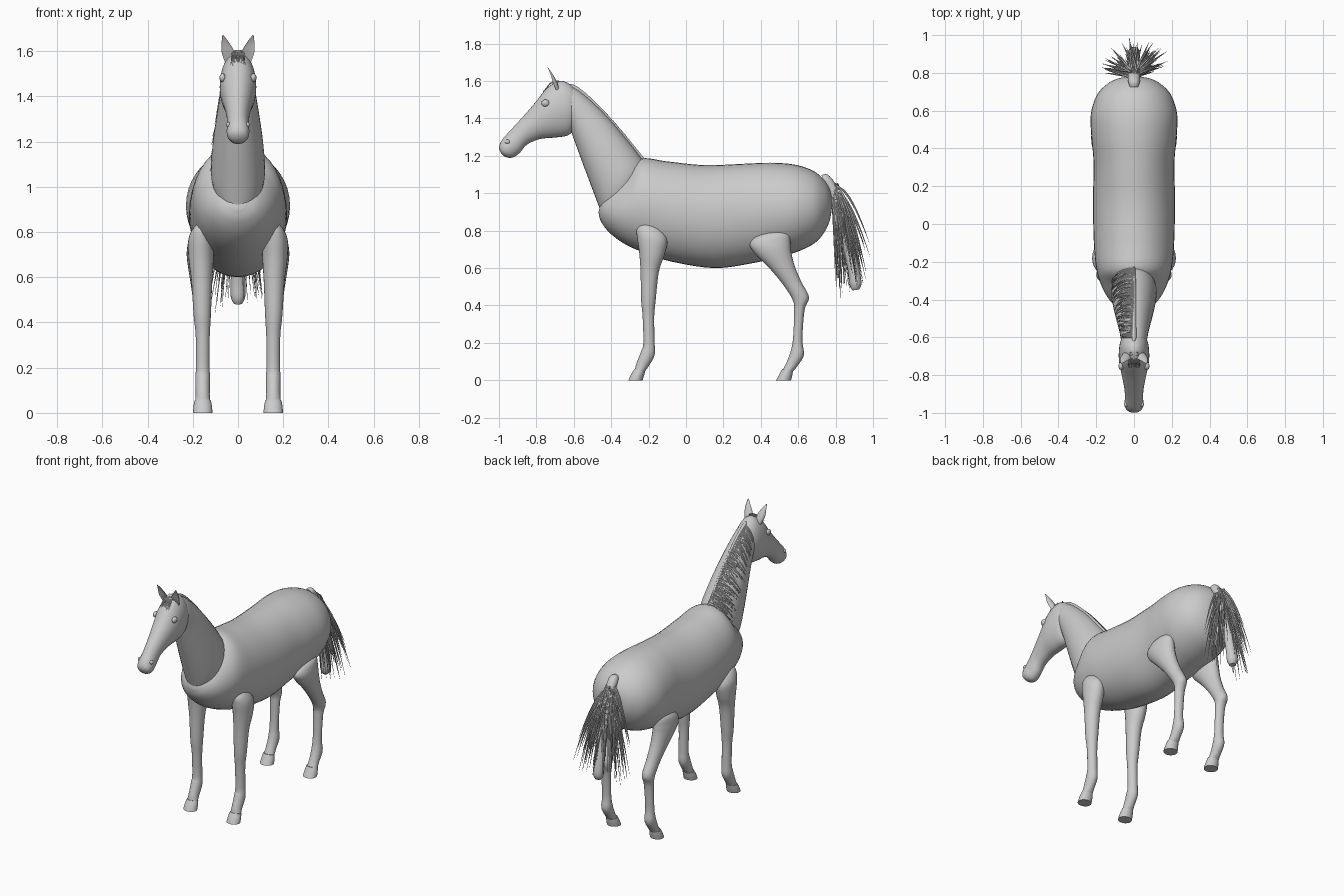
import bpy, bmesh, math, random
from mathutils import Vector

random.seed(4)
if "Cube" in bpy.data.objects:
    bpy.data.objects.remove(bpy.data.objects["Cube"], do_unlink=True)

grey = bpy.data.materials.new("plain_grey")
grey.use_nodes = True
COLOUR = (0.6, 0.6, 0.6, 1)
grey.diffuse_color = COLOUR
grey.node_tree.nodes["Principled BSDF"].inputs["Base Color"].default_value = COLOUR


def resample(secs, steps):
    """Smooth spline through the sections (y, z, y, z, half width, x)."""
    secs = [Vector(s) for s in secs]
    out = []
    for i in range(len(secs) - 1):
        p0, p1 = secs[max(i - 1, 0)], secs[i]
        p2, p3 = secs[i + 1], secs[min(i + 2, len(secs) - 1)]
        for k in range(steps):
            t = k / steps
            out.append(0.5 * (2 * p1 + (p2 - p0) * t + (2 * p0 - 5 * p1 + 4 * p2 - p3) * t * t
                              + (3 * p1 - p0 - 3 * p2 + p3) * t ** 3))
    return out + [secs[-1]]


def ring_point(s, t, cup=1, grow=1):
    """Point at angle t on the ellipse of a section; t = 0 is its first edge point."""
    c = math.cos(t) * grow
    c = c * cup if c > 0 else c
    return Vector((s[5] + math.sin(t) * s[4] * grow,
                   (s[0] + s[2]) / 2 + c * (s[0] - s[2]) / 2,
                   (s[1] + s[3]) / 2 + c * (s[1] - s[3]) / 2))


def finish(obj, angle=50):
    obj.data.materials.clear()
    obj.data.materials.append(grey)
    bpy.ops.object.select_all(action='DESELECT')
    obj.select_set(True)
    bpy.context.view_layer.objects.active = obj
    bpy.ops.object.shade_smooth_by_angle(angle=math.radians(angle))
    return obj


def loft(name, secs, x=0, sides=28, steps=5, cup=1):
    secs = [tuple(s) + (x,) if len(s) == 5 else s for s in secs]
    bm = bmesh.new()
    rings = [[bm.verts.new(ring_point(s, math.tau * i / sides, cup)) for i in range(sides)]
             for s in resample(secs, steps)]
    for a, b in zip(rings, rings[1:]):
        for i in range(sides):
            j = (i + 1) % sides
            bm.faces.new((a[i], a[j], b[j], b[i]))
    bm.faces.new(rings[0])
    bm.faces.new(rings[-1])
    bmesh.ops.recalc_face_normals(bm, faces=bm.faces)
    mesh = bpy.data.meshes.new(name)
    bm.to_mesh(mesh)
    bm.free()
    obj = bpy.data.objects.new(name, mesh)
    bpy.context.collection.objects.link(obj)
    return finish(obj)


def ball(name, loc, scale):
    bpy.ops.mesh.primitive_uv_sphere_add(segments=16, ring_count=10, location=loc)
    obj = bpy.context.object
    obj.name, obj.scale = name, scale
    finish(obj)


def hair(name, paths, depth):
    curve = bpy.data.curves.new(name, 'CURVE')
    curve.dimensions = '3D'
    curve.bevel_depth, curve.bevel_resolution = depth, 1
    for path in paths:
        sp = curve.splines.new('POLY')
        sp.points.add(len(path) - 1)
        for i, (pt, co) in enumerate(zip(sp.points, path)):
            pt.co = (*co, 1)
            pt.radius = max(0.1, 1 - (i / (len(path) - 1)) ** 2)
    obj = bpy.data.objects.new(name, curve)
    bpy.context.collection.objects.link(obj)
    bpy.ops.object.select_all(action='DESELECT')
    obj.select_set(True)
    bpy.context.view_layer.objects.active = obj
    bpy.ops.object.convert(target='MESH')
    finish(bpy.context.object)


# Trunk: top edge, bottom edge, half width
loft("body", [(-.455, .95, -.468, .90, .03), (-.43, .99, -.455, .85, .085), (-.38, 1.04, -.41, .79, .135),
              (-.31, 1.11, -.33, .73, .175), (-.24, 1.185, -.22, .68, .2), (-.1, 1.17, -.08, .635, .213),
              (.1, 1.15, .15, .60, .217), (.3, 1.157, .35, .625, .214), (.45, 1.163, .48, .655, .226),
              (.58, 1.153, .59, .685, .228), (.68, 1.12, .69, .735, .195), (.74, 1.07, .745, .80, .14),
              (.77, 1.02, .77, .86, .085), (.78, .97, .78, .92, .03)], sides=40)

# Neck: crest edge, throat edge, half width
neck = [(-.2, 1.12, -.44, .86, .1), (-.24, 1.19, -.47, .94, .12), (-.33, 1.305, -.515, 1.06, .112),
        (-.43, 1.42, -.56, 1.18, .095), (-.53, 1.515, -.6, 1.29, .078), (-.6, 1.565, -.625, 1.36, .068),
        (-.64, 1.575, -.66, 1.42, .05)]
loft("neck", neck, sides=32)

# Head: forehead edge, jaw edge, half width
loft("head", [(-.585, 1.53, -.595, 1.42, .04), (-.61, 1.575, -.6, 1.35, .065), (-.67, 1.60, -.63, 1.31, .078),
              (-.74, 1.565, -.70, 1.298, .08), (-.81, 1.48, -.78, 1.29, .066), (-.88, 1.40, -.85, 1.26, .052),
              (-.94, 1.335, -.89, 1.215, .048), (-.98, 1.29, -.93, 1.19, .05), (-.997, 1.258, -.968, 1.195, .038),
              (-.999, 1.235, -.988, 1.212, .012)], sides=32)

for side, label in ((1, "left"), (-1, "right")):
    # Ears, eyes and nostrils
    loft(label + "_ear", [(-.715, 1.555, -.675, 1.55, .022, side * .036), (-.737, 1.6, -.688, 1.59, .028, side * .044),
                          (-.738, 1.637, -.71, 1.632, .018, side * .055),
                          (-.742, 1.672, -.737, 1.671, .002, side * .067)], sides=20, cup=-.2)
    ball(label + "_eye", (side * .068, -.752, 1.482), (.014, .021, .019))
    ball(label + "_nostril", (side * .042, -.955, 1.275), (.011, .014, .012))

    # Front leg: front edge, rear edge, half width, x
    loft(label + "_front_leg",
         [(-.235, .84, -.195, .838, .02, side * .155), (-.262, .81, -.135, .81, .045, side * .158),
          (-.262, .765, -.1, .75, .058, side * .163), (-.25, .68, -.115, .67, .055, side * .163),
          (-.243, .58, -.145, .58, .046, side * .16), (-.24, .43, -.162, .43, .038, side * .158),
          (-.232, .34, -.17, .34, .031, side * .156), (-.228, .2, -.168, .21, .03, side * .156),
          (-.24, .155, -.168, .135, .033, side * .156), (-.265, .09, -.2, .075, .031, side * .156),
          (-.275, .05, -.222, .045, .034, side * .156)], sides=24)
    loft(label + "_front_hoof", [(-.276, .06, -.218, .05, .036, side * .156), (-.294, .03, -.224, .026, .041, side * .156),
                                 (-.308, 0, -.232, 0, .043, side * .156)], sides=24)

    # Hind leg: front edge, rear edge, half width, x
    loft(label + "_hind_leg",
         [(.42, .795, .5, .80, .02, side * .165), (.365, .765, .55, .785, .045, side * .168),
          (.342, .725, .558, .735, .055, side * .17), (.37, .675, .562, .69, .056, side * .17),
          (.445, .6, .58, .615, .048, side * .167), (.52, .51, .615, .53, .04, side * .162),
          (.572, .425, .657, .445, .037, side * .158), (.578, .36, .634, .375, .031, side * .156),
          (.572, .22, .622, .22, .028, side * .156), (.558, .15, .63, .135, .033, side * .156),
          (.535, .09, .595, .075, .031, side * .156), (.515, .05, .57, .045, .034, side * .156)], sides=24)
    loft(label + "_hind_hoof", [(.514, .06, .572, .05, .036, side * .156), (.498, .03, .568, .026, .041, side * .156),
                                (.482, 0, .562, 0, .043, side * .156)], sides=24)

# Crest ridge along the neck
loft("crest_ridge", [(-.225, 1.19, -.25, 1.16, .008), (-.33, 1.318, -.35, 1.29, .012), (-.43, 1.432, -.45, 1.4, .013),
                     (-.53, 1.53, -.545, 1.49, .013), (-.6, 1.58, -.605, 1.54, .013), (-.635, 1.58, -.63, 1.55, .008)],
     sides=12)

# Mane locks draped over the right side of the neck
rings = resample([s + (0,) for s in neck[1:6]], 14)
locks = []
for s in rings:
    for _ in range(2):
        reach = random.uniform(.7, 1.45)
        slip = random.uniform(0, .03)
        locks.append([ring_point(s, -reach * k / 5, grow=1.03 + .02 * k / 5) + Vector((0, slip * k / 5, -slip * k / 5))
                      for k in range(6)])
hair("mane", locks, .005)

# Forelock between the ears
hair("forelock", [[Vector((x * .5, -.68, 1.6)), Vector((x * .8, -.725, 1.588)),
                   Vector((x, -.765, 1.545 - random.uniform(0, .012)))]
                  for x in [(i - 4) * .008 for i in range(9)]], .005)

# Tail dock and hanging core
loft("tail_core", [(.725, 1.098, .73, 1.06, .022), (.76, 1.098, .74, 1.04, .03), (.805, 1.04, .76, 1.0, .032),
                   (.845, .93, .79, .91, .03), (.885, .77, .83, .76, .029), (.925, .6, .865, .59, .032),
                   (.938, .52, .875, .51, .032), (.925, .485, .89, .48, .018)], sides=20)

# Tail hair fanning out from the dock
strands = []
for i in range(110):
    a = random.uniform(-1.5, 1.5)
    r = random.uniform(.06, .19)
    drop = random.uniform(.3, .58) * (1 - .2 * abs(math.cos(a)) * r / .19)
    start = Vector((random.uniform(-.02, .02), random.uniform(.775, .81), random.uniform(.98, 1.05)))
    out = Vector((math.sin(a) * r, math.cos(a) * r, 0))
    strands.append([start + out * (k / 7) ** .8 - Vector((0, 0, drop * (k / 7) ** 1.3)) for k in range(8)])
hair("tail_hair", strands, .007)
